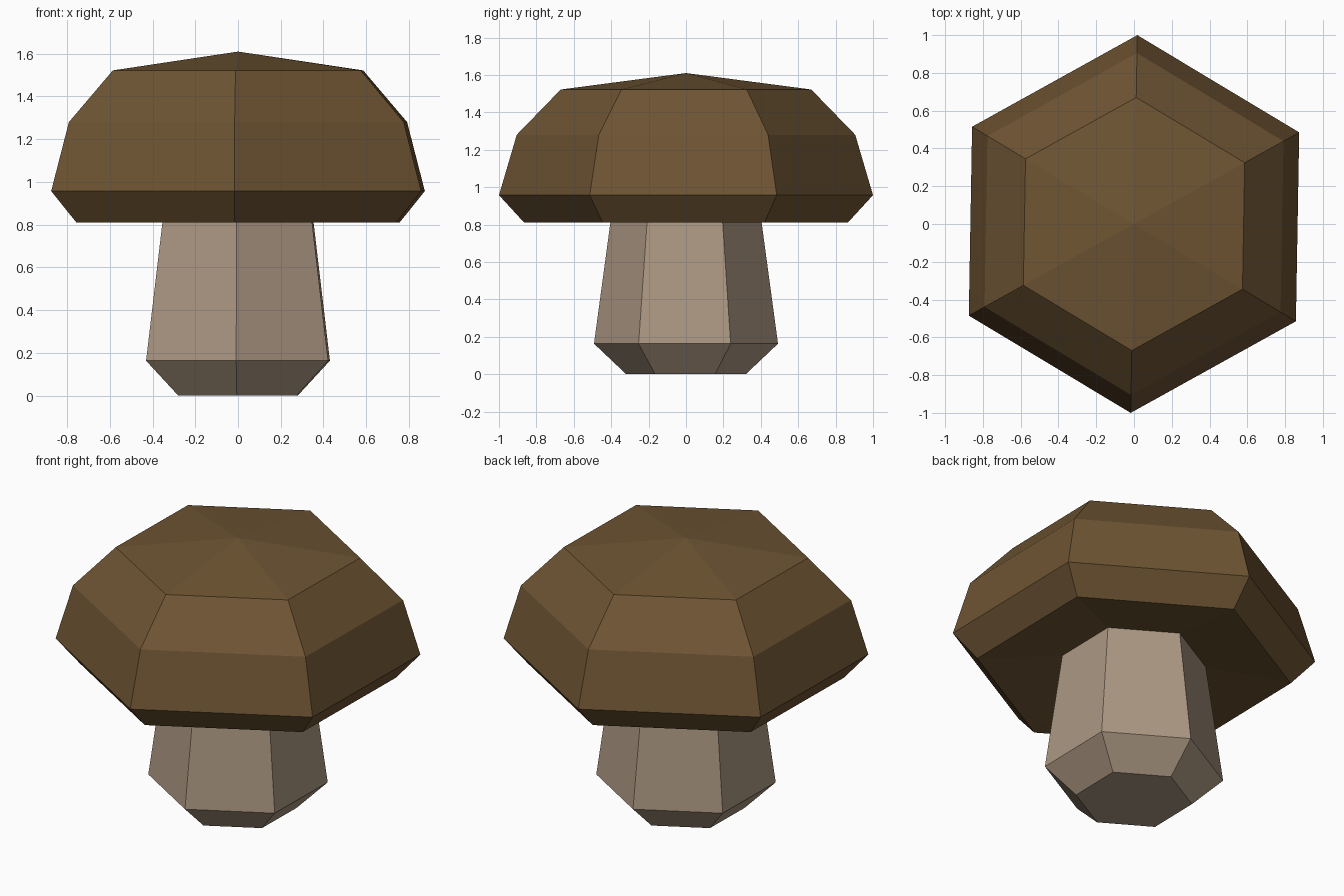
import bpy, bmesh, math

if "Cube" in bpy.data.objects:
    bpy.data.objects.remove(bpy.data.objects["Cube"])

SIDES = 6
TURN = math.radians(29)  # slight twist off a perfect 30 degrees


def material(name, rgb):
    m = bpy.data.materials.new(name)
    m.diffuse_color = (*rgb, 1)
    m.use_nodes = True
    m.node_tree.nodes["Principled BSDF"].inputs["Base Color"].default_value = m.diffuse_color
    return m


def lathe(name, profile, mat):
    """Six-sided solid from (radius, z) points; radius 0 gives a tip."""
    bm = bmesh.new()
    rings = []
    for r, z in profile:
        if r == 0:
            rings.append([bm.verts.new((0, 0, z))] * SIDES)
        else:
            rings.append([bm.verts.new((r * math.cos(TURN + i * math.tau / SIDES),
                                        r * math.sin(TURN + i * math.tau / SIDES), z))
                          for i in range(SIDES)])
    for a, b in zip(rings, rings[1:]):
        for i in range(SIDES):
            j = (i + 1) % SIDES
            corners = list(dict.fromkeys((a[i], a[j], b[j], b[i])))
            bm.faces.new(corners)
    # flat ends where the profile does not close in a tip
    for ring in (rings[0], rings[-1]):
        if len(set(ring)) == SIDES:
            bm.faces.new(ring)
    bmesh.ops.recalc_face_normals(bm, faces=bm.faces)
    me = bpy.data.meshes.new(name)
    bm.to_mesh(me)
    bm.free()
    me.materials.append(mat)
    ob = bpy.data.objects.new(name, me)
    bpy.context.collection.objects.link(ob)
    return ob


cap_brown = material("cap brown", (0.156, 0.089, 0.033))
stem_beige = material("stem beige", (0.413, 0.314, 0.227))

# Stem: chamfered foot, tapering upwards into the cap
lathe("stem", [(0.32, 0.0), (0.492, 0.163), (0.395, 0.88)], stem_beige)

# Cap: slightly hollow underside, flared rim, rounded shoulder, low peak
lathe("cap", [(0, 0.92), (0.865, 0.81), (1.0, 0.957), (0.905, 1.28),
              (0.67, 1.522), (0, 1.61)], cap_brown)
